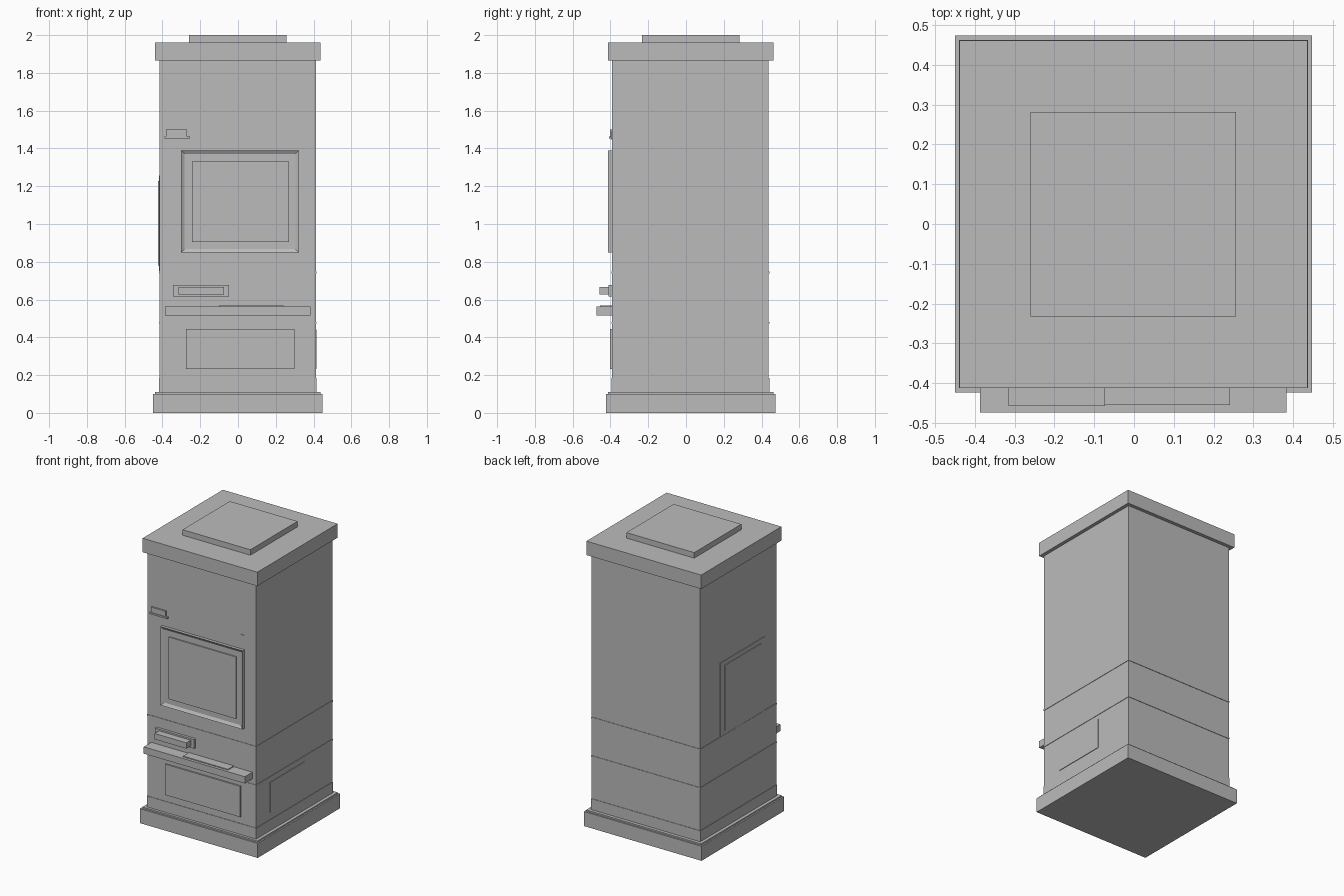
import bpy
import bmesh
from mathutils import Matrix, Vector

if "Cube" in bpy.data.objects:
    bpy.data.objects.remove(bpy.data.objects["Cube"])

grey = bpy.data.materials.new("stove_grey")
grey.diffuse_color = (0.5, 0.5, 0.5, 1)
grey.use_nodes = True
grey.node_tree.nodes["Principled BSDF"].inputs["Base Color"].default_value = grey.diffuse_color


def finish(name, bm):
    mesh = bpy.data.meshes.new(name)
    bm.to_mesh(mesh)
    bm.free()
    mesh.materials.append(grey)
    obj = bpy.data.objects.new(name, mesh)
    bpy.context.collection.objects.link(obj)
    return obj


def box(name, x, y, z, bm=None):
    """Box between the given (min, max) pairs."""
    own = bm is None
    bm = bmesh.new() if own else bm
    centre = Vector([(a + b) / 2 for a, b in (x, y, z)])
    size = [b - a for a, b in (x, y, z)]
    bmesh.ops.create_cube(bm, size=1, matrix=Matrix.Translation(centre) @ Matrix.Diagonal((*size, 1)))
    if own:
        return finish(name, bm)


# Body extents
X0, X1, Y0, Y1 = -0.415, 0.412, -0.392, 0.438


def around(name, grow, z):
    return box(name, (X0 - grow, X1 + grow), (Y0 - grow, Y1 + grow), z)


# Plinth, body and top
box("plinth", (-0.45, 0.447), (-0.424, 0.474), (0, 0.1))
box("plinth_step", (-0.44, 0.437), (-0.413, 0.463), (0.1, 0.11))
around("body", 0, (0.11, 1.866))
around("skirt", 0.003, (0.11, 0.185))
box("top_slab", (-0.439, 0.436), (-0.412, 0.462), (1.866, 1.962))
box("top_cap", (-0.26, 0.257), (-0.232, 0.282), (1.962, 2.0))

# Thin bands around the body
for i, z in enumerate((0.477, 0.743)):
    around(f"band_{i + 1}", 0.003, (z - 0.005, z + 0.005))

# Window: a raised frame around a pane
bm = bmesh.new()
box("", (-0.302, 0.323), (-0.413, Y0), (0.848, 1.39), bm)
front = min(bm.faces, key=lambda f: f.calc_center_median().y)
bmesh.ops.inset_region(bm, faces=[front], thickness=0.027)
bmesh.ops.translate(bm, vec=(0, 0.012, 0), verts=front.verts)
finish("window_frame", bm)
box("window_pane", (-0.243, 0.270), (-0.409, -0.4), (0.905, 1.332))

# Damper slide and small plate above the window
box("slide_foot", (-0.39, -0.255), (-0.408, Y0), (1.452, 1.463))
box("slide_plate", (-0.38, -0.27), (-0.403, Y0), (1.463, 1.5))
box("small_plate", (0.297, 0.322), (-0.396, Y0), (1.447, 1.49))

# Handle on its backing plate
box("handle_plate", (-0.345, -0.048), (-0.41, Y0), (0.615, 0.678))
box("handle", (-0.316, -0.073), (-0.458, -0.41), (0.627, 0.667))

# Front shelf with its inlay
box("shelf", (-0.387, 0.384), (-0.474, Y0), (0.515, 0.562))
box("shelf_inlay", (-0.1, 0.242), (-0.455, Y0), (0.562, 0.568))

# Lower front drawer
box("drawer_front", (-0.275, 0.298), (-0.402, Y0), (0.233, 0.445))

# Side panels
box("left_panel", (X0 - 0.004, X0), (-0.257, 0.22), (0.75, 1.257))
box("left_panel_inner", (X0 - 0.008, X0), (-0.215, 0.18), (0.78, 1.227))
box("right_panel", (X1, X1 + 0.004), (-0.24, 0.14), (0.233, 0.442))
